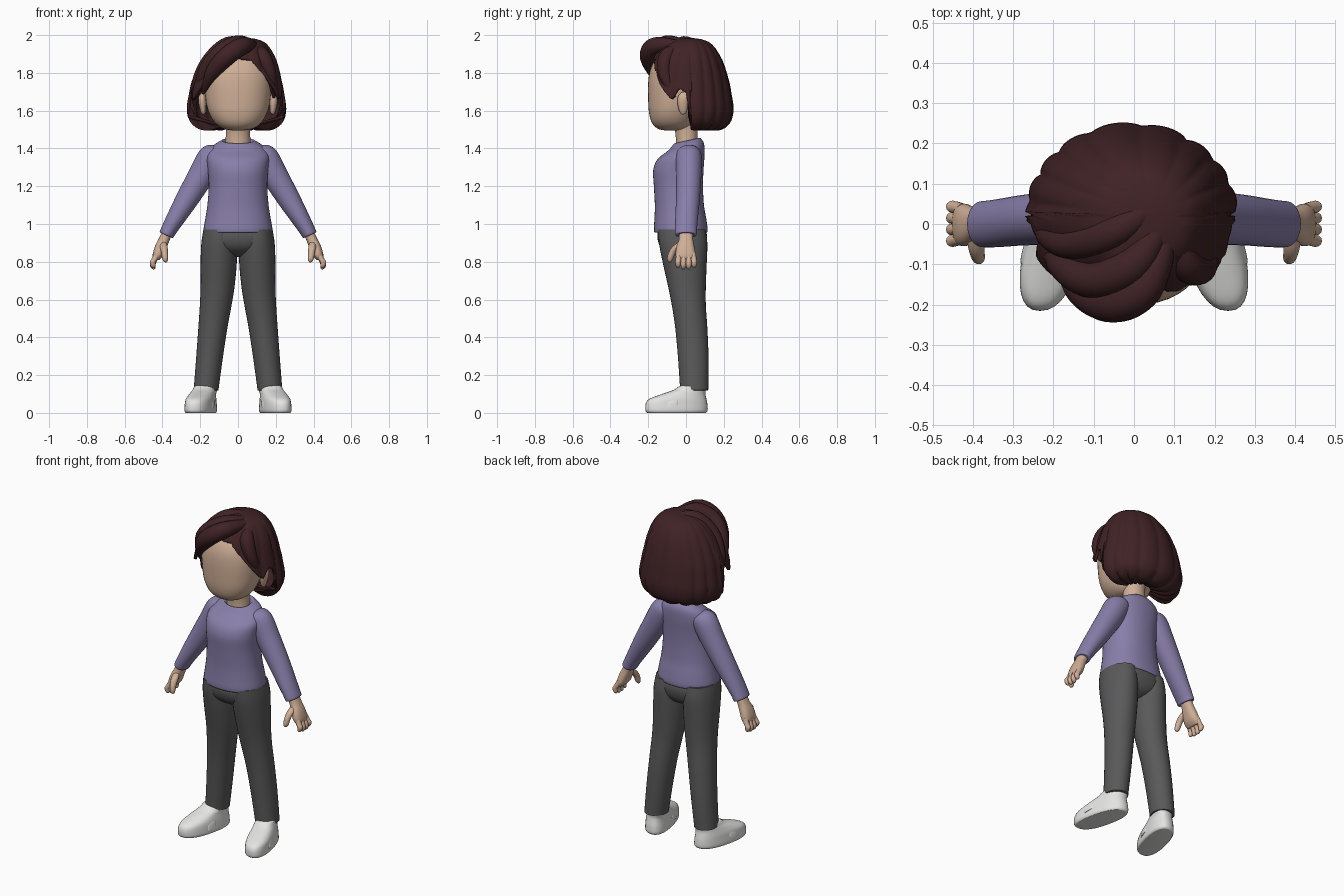
import bpy, bmesh, math
from mathutils import Vector


def material(name, rgb):
    m = bpy.data.materials.new(name)
    m.diffuse_color = (*rgb, 1)
    return m


SKIN = material("skin", (0.63, 0.43, 0.31))
HAIR = material("dark_brown_hair", (0.05, 0.016, 0.018))
KNIT = material("lavender_knit", (0.25, 0.21, 0.40))
CLOTH = material("charcoal_cloth", (0.10, 0.10, 0.103))
WHITE = material("shoe_white", (0.78, 0.78, 0.77))


def spline(pts, s):
    """Catmull-Rom point on a list of equal-length tuples, s in 0..1."""
    f = s * (len(pts) - 1)
    i = min(int(f), len(pts) - 2)
    t = f - i
    a, b, c, d = (pts[max(i - 1, 0)], pts[i], pts[i + 1], pts[min(i + 2, len(pts) - 1)])
    return [0.5 * (2 * q + (r - p) * t + (2 * p - 5 * q + 4 * r - w) * t * t
                   + (3 * q - p - 3 * r + w) * t ** 3) for p, q, r, w in zip(a, b, c, d)]


def finish(name, bm, mat, mirror=False):
    bmesh.ops.recalc_face_normals(bm, faces=bm.faces)
    me = bpy.data.meshes.new(name)
    bm.to_mesh(me)
    bm.free()
    me.materials.append(mat)
    me.shade_smooth()
    me.set_sharp_from_angle(angle=math.radians(55))
    ob = bpy.data.objects.new(name, me)
    bpy.context.collection.objects.link(ob)
    if mirror:
        ob.modifiers.new("mirror", "MIRROR").use_mirror_merge = False
    return ob


def skin_rings(bm, rings, caps=True):
    n = len(rings[0])
    for a, b in zip(rings, rings[1:]):
        for i in range(n):
            bm.faces.new((a[i], a[(i + 1) % n], b[(i + 1) % n], b[i]))
    bm.faces.new(rings[0])
    if caps:
        bm.faces.new(rings[-1])


def loft(name, keys, mat, mirror=False, n=32, power=2.0, steps=4, warp=None):
    """Skin through rings (x, y, z, rx, ry[, tilt about y])."""
    keys = [k if len(k) == 6 else (*k, 0) for k in keys]
    count = (len(keys) - 1) * steps
    bm = bmesh.new()
    rings = []
    for j in range(count + 1):
        x, y, z, rx, ry, t = spline(keys, j / count)
        ring = []
        for i in range(n):
            a = math.tau * i / n
            c, s = math.cos(a), math.sin(a)
            u = math.copysign(abs(c) ** (2 / power), c) * rx
            v = math.copysign(abs(s) ** (2 / power), s) * ry
            p = Vector((x + u * math.cos(t), y + v, z + u * math.sin(t)))
            ring.append(bm.verts.new(warp(p) if warp else p))
        rings.append(ring)
    skin_rings(bm, rings)
    return finish(name, bm, mat, mirror)


# Head, ears, neck
loft("head", [(0, -.07, 1.495, .03, .04), (0, -.07, 1.505, .08, .08), (0, -.07, 1.535, .122, .11),
              (0, -.065, 1.585, .153, .13), (0, -.055, 1.65, .17, .145), (0, -.05, 1.75, .178, .15),
              (0, -.045, 1.82, .17, .143), (0, -.04, 1.88, .135, .115), (0, -.04, 1.915, .06, .06)],
     SKIN, power=2.2, n=40)
loft("ear", [(.185, -.015, 1.58, .004, .006), (.184, -.015, 1.592, .013, .018), (.188, -.015, 1.635, .02, .03),
             (.19, -.012, 1.67, .02, .032), (.188, -.01, 1.692, .012, .02), (.187, -.01, 1.7, .004, .006)],
     SKIN, True, n=16)
loft("neck", [(0, .005, 1.38, .07, .06), (0, .005, 1.44, .066, .058), (0, 0, 1.5, .064, .06),
              (0, -.01, 1.56, .07, .07)], SKIN)

# Sweater body with a collar that dips at the front
loft("sweater_body", [(0, -.03, .96, .165, .125), (0, -.028, .955, .178, .138), (0, -.028, .975, .182, .142),
                      (0, -.03, 1.03, .173, .137), (0, -.035, 1.1, .162, .13), (0, -.04, 1.2, .155, .13),
                      (0, -.04, 1.29, .16, .133), (0, -.022, 1.36, .165, .12), (0, 0, 1.405, .14, .096),
                      (0, .006, 1.437, .092, .072), (0, .006, 1.438, .08, .064), (0, .006, 1.425, .068, .056)],
     KNIT, n=48, power=2.2,
     warp=lambda p: p + Vector((0, 0, .22 * p.y * max(0, min(1, (p.z - 1.34) / .08)))))

# Sleeves
loft("sleeve", [(.09, .015, 1.385, .035, .045, .9), (.115, .015, 1.375, .06, .063, .8),
                (.145, .015, 1.345, .073, .069, .62), (.19, .015, 1.265, .07, .067, .5),
                (.27, .01, 1.13, .06, .063, .5), (.33, .003, 1.03, .049, .06, .48),
                (.365, 0, .97, .042, .058, .45), (.379, 0, .943, .039, .056, .43),
                (.38, 0, .941, .03, .045, .43)], KNIT, True)

# Hands
loft("palm", [(.375, 0, .955, .027, .036, .4), (.392, 0, .915, .028, .038, .35), (.41, -.003, .875, .03, .048, .3),
              (.425, -.002, .835, .027, .053, .2), (.435, 0, .81, .016, .045, .1)], SKIN, True, n=24, power=2.4)
for k, y in enumerate((-.04, -.013, .014, .041)):
    lift = .008 if k in (0, 3) else 0
    loft(f"finger_{k + 1}", [(.425, y * .9, .85, .015, .014), (.441, y, .815, .017, .015),
                             (.451, y * 1.05, .79 + lift, .016, .015), (.449, y * 1.05, .77 + lift, .013, .012),
                             (.446, y * 1.05, .76 + lift, .004, .004)], SKIN, True, n=12)
loft("thumb", [(.395, -.025, .905, .014, .014), (.393, -.05, .88, .02, .022), (.389, -.072, .85, .018, .02),
               (.386, -.083, .82, .016, .017), (.384, -.085, .803, .011, .011), (.383, -.085, .797, .003, .003)],
     SKIN, True, n=14)

# Trousers
loft("trouser_hips", [(0, -.022, .975, .17, .125), (0, -.02, .93, .184, .132), (0, -.017, .88, .165, .12),
                      (0, -.01, .845, .1, .09), (0, -.005, .825, .03, .05)], CLOTH, n=40, power=2.3)
loft("trouser_leg", [(.098, -.022, .97, .085, .125), (.1, -.015, .9, .094, .128), (.102, -.007, .8, .096, .117),
                     (.108, .005, .67, .09, .1), (.118, .015, .57, .084, .09), (.133, .028, .45, .077, .085),
                     (.15, .038, .3, .071, .081), (.167, .043, .14, .066, .075), (.168, .043, .12, .064, .073),
                     (.168, .043, .118, .05, .06)], CLOTH, True)


# Shoes, toes turned out, with a strap over the instep
def toe_out(p):
    return p + Vector((-.22 * (p.y + .05), 0, 0))


loft("shoe", [(.197, -.05, 0, .066, .153), (.197, -.05, .002, .07, .158), (.197, -.05, .015, .075, .165),
              (.197, -.05, .05, .073, .163), (.197, -.042, .075, .07, .15), (.195, -.012, .1, .064, .115),
              (.191, .02, .122, .06, .085), (.189, .035, .142, .056, .07), (.189, .035, .143, .045, .06)],
     WHITE, True, power=2.4, warp=toe_out)
loft("shoe_strap", [(.197 + .071 * math.cos(a), -.07, .035 + .077 * math.sin(a), .006, .03, a)
                    for a in [math.pi * i / 10 for i in range(11)]],
     WHITE, True, n=12, power=3, steps=2, warp=lambda p: toe_out(p) + Vector((0, 0, .25 * (p.y + .07))))

# Hair: bobbed cap with grooved strands; the lower edge follows the hairline around the head
PROFILE = [(.002, 1.985), (.07, 1.978), (.135, 1.95), (.195, 1.87), (.235, 1.76), (.25, 1.69),
           (.262, 1.61), (.247, 1.545), (.205, 1.505), (.15, 1.495), (.08, 1.515)]
HAIRLINE = [(0, 1.88), (20, 1.87), (40, 1.79), (58, 1.7), (67, 1.66), (76, 1.72), (86, 1.7), (92, 1.49), (181, 1.49)]


def hair_end(deg):
    for (a, za), (b, zb) in zip(HAIRLINE, HAIRLINE[1:]):
        if a <= deg <= b:
            z = za + (zb - za) * (deg - a) / (b - a)
            break
    s = 0
    while s < 1 and (spline(PROFILE, s)[1] > z or s < .1):
        s += .005
    return min(s, 1)


bm = bmesh.new()
N, ROWS = 144, 30
ends = [hair_end(abs((i * 360 / N + 180) % 360 - 180)) for i in range(N)]
rings = []
for j in range(ROWS + 1):
    ring = []
    for i in range(N):
        a = math.tau * i / N
        s = ends[i] * j / ROWS
        r, z = spline(PROFILE, s)
        lump = abs(math.sin(a * 8 + .8 * math.sin(3 * a) + s)) ** .6
        r *= 1 + .045 * (lump - .7) * min(1, s * 3)
        if s > .75:
            z += .012 * (1 - lump)
        part = .05 * max(0, 1 - s * 2.5)
        ring.append(bm.verts.new((-.006 + part + r * math.sin(a),
                                  .02 - r * math.cos(a) * (1 if math.cos(a) > 0 else .88), z)))
    rings.append(ring)
skin_rings(bm, rings, caps=False)
cap = finish("hair_cap", bm, HAIR)
solid = cap.modifiers.new("thickness", "SOLIDIFY")
solid.thickness, solid.offset = .015, -1

# Swept fringe locks falling to both sides of the parting
LOCKS = {
    "fringe_front": [(.085, -.03, 1.945, .025), (.03, -.155, 1.945, .045), (-.05, -.195, 1.895, .05),
                     (-.13, -.165, 1.81, .04), (-.187, -.1, 1.69, .008)],
    "fringe_middle": [(.07, 0, 1.95, .025), (0, -.1, 1.953, .046), (-.1, -.14, 1.9, .045),
                      (-.175, -.1, 1.8, .04), (-.215, -.05, 1.68, .01)],
    "fringe_back": [(.06, .05, 1.95, .025), (-.05, -.02, 1.95, .042), (-.15, -.05, 1.87, .038),
                    (-.212, -.03, 1.76, .03), (-.235, 0, 1.66, .01)],
    "side_lock": [(.1, -.03, 1.93, .025), (.13, -.1, 1.89, .04), (.165, -.115, 1.81, .035),
                  (.185, -.09, 1.73, .024), (.19, -.06, 1.67, .007)],
}
for name, pts in LOCKS.items():
    bm = bmesh.new()
    rings = []
    for j in range(25):
        p = spline(pts, j / 24)
        tangent = Vector(spline(pts, min(1, j / 24 + .01))[:3]) - Vector(spline(pts, max(0, j / 24 - .01))[:3])
        side = tangent.cross(Vector((.3, .9, -.3))).normalized()
        up = side.cross(tangent).normalized()
        rings.append([bm.verts.new(Vector(p[:3]) + p[3] * (side * math.cos(b) + up * math.sin(b)))
                      for b in [math.tau * i / 20 for i in range(20)]])
    skin_rings(bm, rings)
    finish(name, bm, HAIR)
